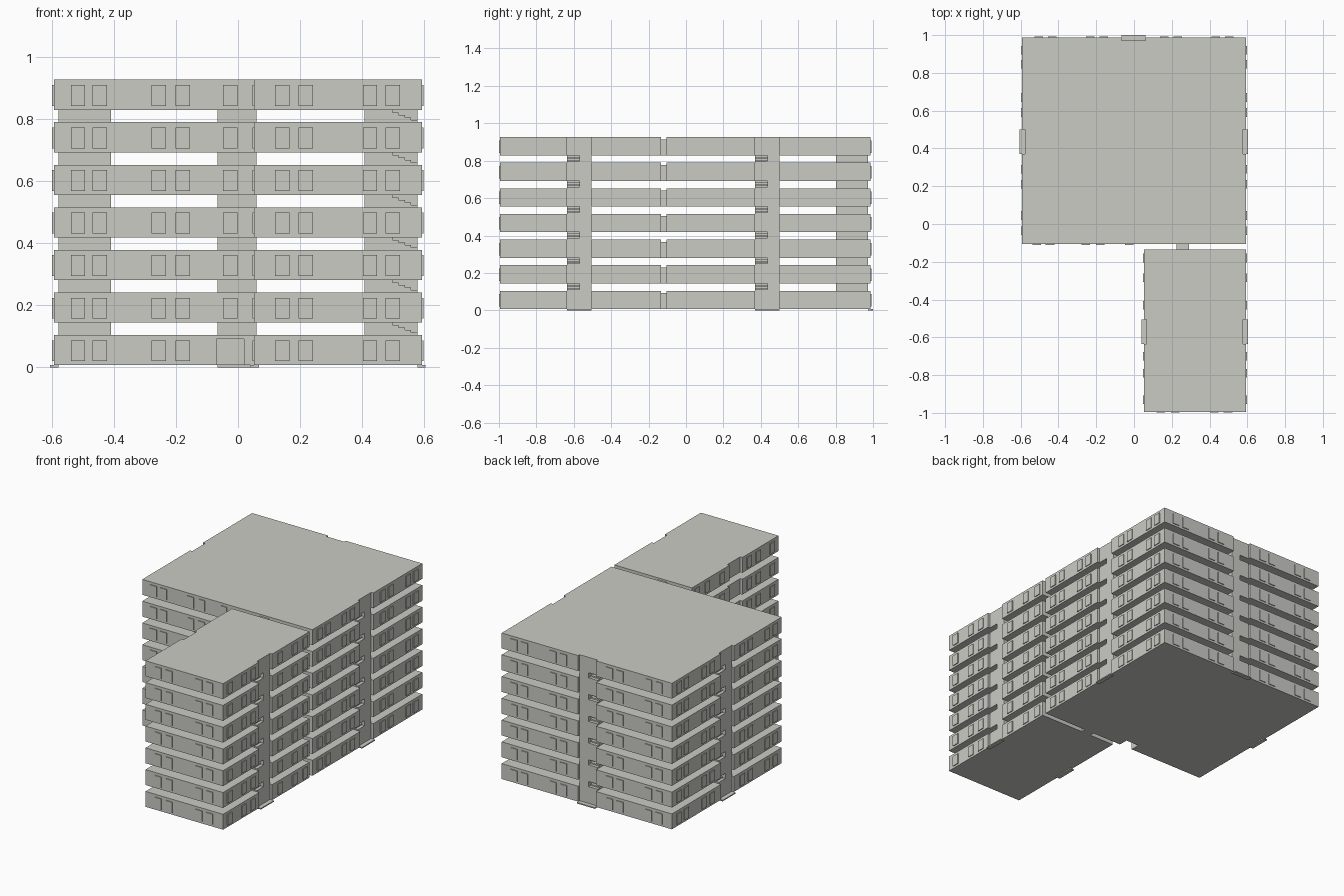
import bpy, bmesh

old = bpy.data.objects.get("Cube")
if old:
    bpy.data.objects.remove(old)

FLOORS, PITCH, THICK, BASE = 7, 0.137, 0.097, 0.007
NOTCH = 0.015
LEVELS = [BASE + i * PITCH for i in range(FLOORS)]
GAPS = [z + THICK for z in LEVELS[:-1]]
GAP = PITCH - THICK


def material(name, rgb):
    m = bpy.data.materials.new(name)
    m.use_nodes = True
    m.diffuse_color = (*rgb, 1)
    m.node_tree.nodes["Principled BSDF"].inputs["Base Color"].default_value = (*rgb, 1)
    return m


CONCRETE = material("pale concrete", (0.6, 0.6, 0.56))


def finish(name, bm):
    bmesh.ops.recalc_face_normals(bm, faces=bm.faces)
    mesh = bpy.data.meshes.new(name)
    bm.to_mesh(mesh)
    bm.free()
    mesh.materials.append(CONCRETE)
    obj = bpy.data.objects.new(name, mesh)
    bpy.context.collection.objects.link(obj)
    return obj


def prism(bm, outline, z0, z1):
    face = bm.faces.new([bm.verts.new((x, y, z0)) for x, y in outline])
    top = bmesh.ops.extrude_face_region(bm, geom=[face])["geom"]
    moved = [v for v in top if isinstance(v, bmesh.types.BMVert)]
    bmesh.ops.translate(bm, verts=moved, vec=(0, 0, z1 - z0))


def box(bm, x0, x1, y0, y1, z0, z1):
    prism(bm, [(x0, y0), (x1, y0), (x1, y1), (x0, y1)], z0, z1)


def outline(x0, x1, y0, y1, side, back=None, door=None):
    """Block plan with shallow recesses where the stair cores meet the walls."""
    a, b = side
    pts = [(x0, y0)]
    if door:
        c, d = door
        pts += [(c, y0), (c, y0 + 0.06), (d, y0 + 0.06), (d, y0)]
    pts += [(x1, y0), (x1, a), (x1 - NOTCH, a), (x1 - NOTCH, b), (x1, b), (x1, y1)]
    if back:
        c, d = back
        pts += [(d, y1), (d, y1 - NOTCH), (c, y1 - NOTCH), (c, y1)]
    return pts + [(x0, y1), (x0, b), (x0 + NOTCH, b), (x0 + NOTCH, a), (x0, a)]


# Block extents and the spans of their stair cores
MAIN = (-0.593, 0.592, -0.105, 0.987)
WING = (0.052, 0.592, -0.994, -0.134)
MAIN_SIDE, WING_SIDE, BACK = (0.37, 0.5), (-0.635, -0.505), (-0.066, 0.06)

# Storeys, with an entrance recess in the ground floor of the main block
bm = bmesh.new()
door_top = BASE + 0.084
prism(bm, outline(*MAIN, MAIN_SIDE, BACK, door=(-0.07, 0.02)), BASE, door_top)
prism(bm, outline(*MAIN, MAIN_SIDE, BACK), door_top, BASE + THICK)
for z in LEVELS[1:]:
    prism(bm, outline(*MAIN, MAIN_SIDE, BACK), z, z + THICK)
finish("main_storeys", bm)

bm = bmesh.new()
for z in LEVELS:
    prism(bm, outline(*WING, WING_SIDE), z, z + THICK)
finish("wing_storeys", bm)

# Bridges joining the two blocks
bm = bmesh.new()
for z in LEVELS:
    box(bm, 0.225, 0.29, WING[3], MAIN[2], z, z + THICK - 0.012)
finish("link_bridges", bm)


# Stair cores: a solid half and a stepped flight beside it
def core(name, place):
    """place maps (depth from wall, position across) to x, y."""
    bm = bmesh.new()

    def part(d0, d1, s0, s1, z0, z1):
        xa, ya = place(d0, s0)
        xb, yb = place(d1, s1)
        box(bm, min(xa, xb), max(xa, xb), min(ya, yb), max(ya, yb), z0, z1)

    steps = 5
    for z in GAPS:
        part(0, 0.17, 0.5, 1, z, z + GAP)
        part(0.1, 0.17, 0, 0.5, z, z + GAP)
        for i in range(steps):
            part(0.1 * i / steps, 0.1, 0, 0.5, z + GAP * i / steps, z + GAP * (i + 1) / steps)
    finish(name, bm)


def span(pair, s):
    return pair[0] + (pair[1] - pair[0]) * s


core("main_left_core", lambda d, s: (MAIN[1] - NOTCH - d, span(MAIN_SIDE, s)))
core("main_right_core", lambda d, s: (MAIN[0] + NOTCH + d, span(MAIN_SIDE, 1 - s)))
core("main_back_core", lambda d, s: (span(BACK, s), MAIN[3] - NOTCH - d))
core("wing_core", lambda d, s: (WING[1] - NOTCH - d, span(WING_SIDE, s)))

# Entrance slabs at the foot of each core
bm = bmesh.new()
for block, side in ((MAIN, MAIN_SIDE), (WING, WING_SIDE)):
    for wall, out in ((block[0], -1), (block[1], 1)):
        x0, x1 = sorted((wall - out * NOTCH, wall + out * 0.012))
        box(bm, x0, x1, *side, 0, BASE)
box(bm, *BACK, MAIN[3] - NOTCH, 1.0, 0, BASE)
finish("entrance_slabs", bm)

# Raised window panels
PANEL, OUT = 0.023, 0.005


def windows(name, block, front, sides, back=()):
    x0, x1, y0, y1 = block
    bm = bmesh.new()
    for z in LEVELS:
        h = (z + 0.013, z + 0.08)
        for c in front:
            if z > BASE or not -0.07 < c < 0.02:
                box(bm, c - PANEL, c + PANEL, y0 - OUT, y0, *h)
        for c in back:
            box(bm, c - PANEL, c + PANEL, y1, y1 + OUT, *h)
        for c in sides:
            box(bm, x0 - OUT, x0, c - PANEL, c + PANEL, *h)
            box(bm, x1, x1 + OUT, c - PANEL, c + PANEL, *h)
    finish(name, bm)


half = [0.16, 0.232, 0.432, 0.505]
windows("main_windows", MAIN, [-0.515, -0.445, -0.255, -0.178, -0.025],
        [-0.035, 0.045, 0.21, 0.29, 0.59, 0.67, 0.845, 0.92],
        [-c for c in half] + half)
windows("wing_windows", WING, [0.142, 0.218, 0.425, 0.498],
        [-0.18, -0.285, -0.43, -0.70, -0.79, -0.93])
